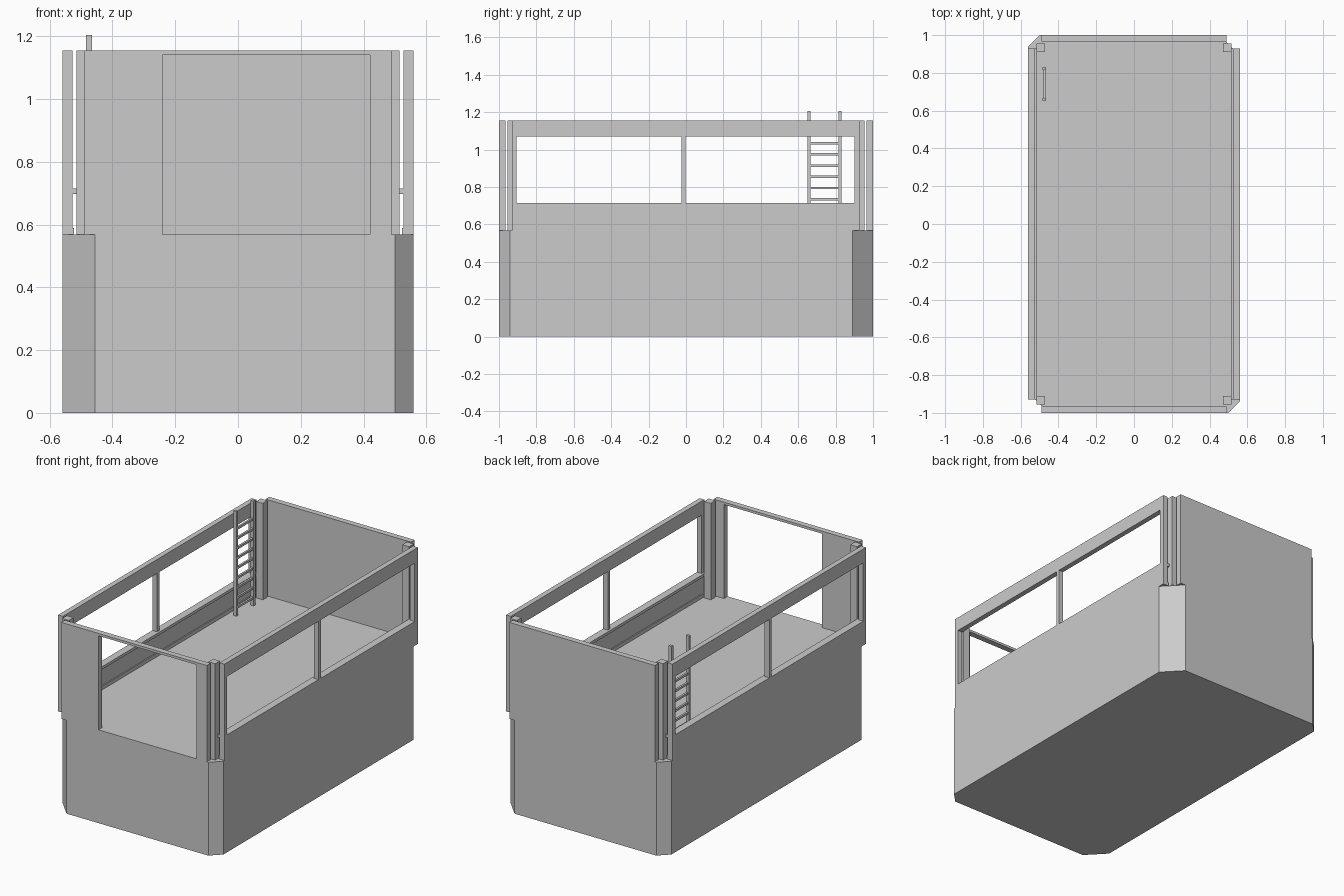
import bpy, bmesh
from mathutils import Vector

cube = bpy.data.objects.get("Cube")
if cube:
    bpy.data.objects.remove(cube)

grey = bpy.data.materials.new("light grey")
grey.use_nodes = True
colour = (0.6, 0.6, 0.6, 1)
grey.diffuse_color = colour
grey.node_tree.nodes["Principled BSDF"].inputs["Base Color"].default_value = colour

FLOOR, TOP = 0.568, 1.155
SILL, HEAD = 0.715, 1.07


def finish(name, bm):
    bmesh.ops.recalc_face_normals(bm, faces=bm.faces)
    mesh = bpy.data.meshes.new(name)
    bm.to_mesh(mesh)
    bm.free()
    mesh.materials.append(grey)
    obj = bpy.data.objects.new(name, mesh)
    bpy.context.collection.objects.link(obj)
    return obj


def extrude(bm, offset):
    out = bmesh.ops.extrude_face_region(bm, geom=bm.faces[:])
    verts = [g for g in out["geom"] if isinstance(g, bmesh.types.BMVert)]
    bmesh.ops.translate(bm, vec=offset, verts=verts)


def add_box(bm, low, high):
    low, high = Vector(low), Vector(high)
    verts = bmesh.ops.create_cube(bm, size=1)["verts"]
    bmesh.ops.scale(bm, vec=high - low, verts=verts)
    bmesh.ops.translate(bm, vec=(low + high) / 2, verts=verts)


def box(name, low, high):
    bm = bmesh.new()
    add_box(bm, low, high)
    return finish(name, bm)


def panel(name, us, zs, holes, place, offset):
    """Upright wall made from a grid of cells, leaving the hole cells open."""
    bm = bmesh.new()
    for i in range(len(us) - 1):
        for j in range(len(zs) - 1):
            if (i, j) not in holes:
                corners = ((i, j), (i + 1, j), (i + 1, j + 1), (i, j + 1))
                bm.faces.new([bm.verts.new(place(us[a], zs[b])) for a, b in corners])
    bmesh.ops.remove_doubles(bm, verts=bm.verts, dist=0.0001)
    extrude(bm, offset)
    bmesh.ops.dissolve_limit(bm, angle_limit=0.01, verts=bm.verts, edges=bm.edges)
    return finish(name, bm)


# Solid base with two small and two large cut corners
half = [(0.5, -1), (0.56, -0.94), (0.56, 0.89), (0.455, 1)]
outline = half + [(-x, -y) for x, y in half]
bm = bmesh.new()
bm.faces.new([bm.verts.new((x, y, 0)) for x, y in outline])
extrude(bm, (0, 0, FLOOR))
finish("base", bm)

# Front wall with a doorway, and a plain back wall
panel("front_wall", [-0.49, -0.24, 0.42, 0.49], [FLOOR, 1.14, TOP], {(1, 0)},
      lambda u, z: (u, -1, z), (0, 0.035, 0))
box("back_wall", (-0.49, 0.965, FLOOR), (0.49, 1, TOP))

# Side walls with two windows each, inner sills and skirting
for side, s in (("left", 1), ("right", -1)):
    panel(side + "_wall", [-0.93, -0.905, -0.025, -0.003, 0.9, 0.93],
          [FLOOR, SILL, HEAD, TOP], {(1, 1), (3, 1)},
          lambda u, z: (s * 0.56, u, z), (-s * 0.032, 0, 0))
    for part, inner, low, high in (("sill", 0.515, 0.698, SILL),
                                   ("skirting", 0.522, FLOOR, 0.59)):
        xs = sorted((s * inner, s * 0.528))
        box(f"{side}_{part}", (xs[0], -0.93, low), (xs[1], 0.93, high))

# Square corner posts
for side, x in (("left", 0.4925), ("right", -0.4925)):
    for end, y in (("front", -0.9325), ("back", 0.9325)):
        r = 0.0225
        box(f"{end}_{side}_post", (x - r, y - r, FLOOR), (x + r, y + r, TOP))

# Ladder standing inside the right wall
bm = bmesh.new()
for y in (0.65, 0.815):
    add_box(bm, (-0.485, y, FLOOR), (-0.465, y + 0.016, 1.205))
for k in range(9):
    z = 0.608 + 0.06 * k
    add_box(bm, (-0.481, 0.664, z), (-0.469, 0.817, z + 0.013))
finish("ladder", bm)
